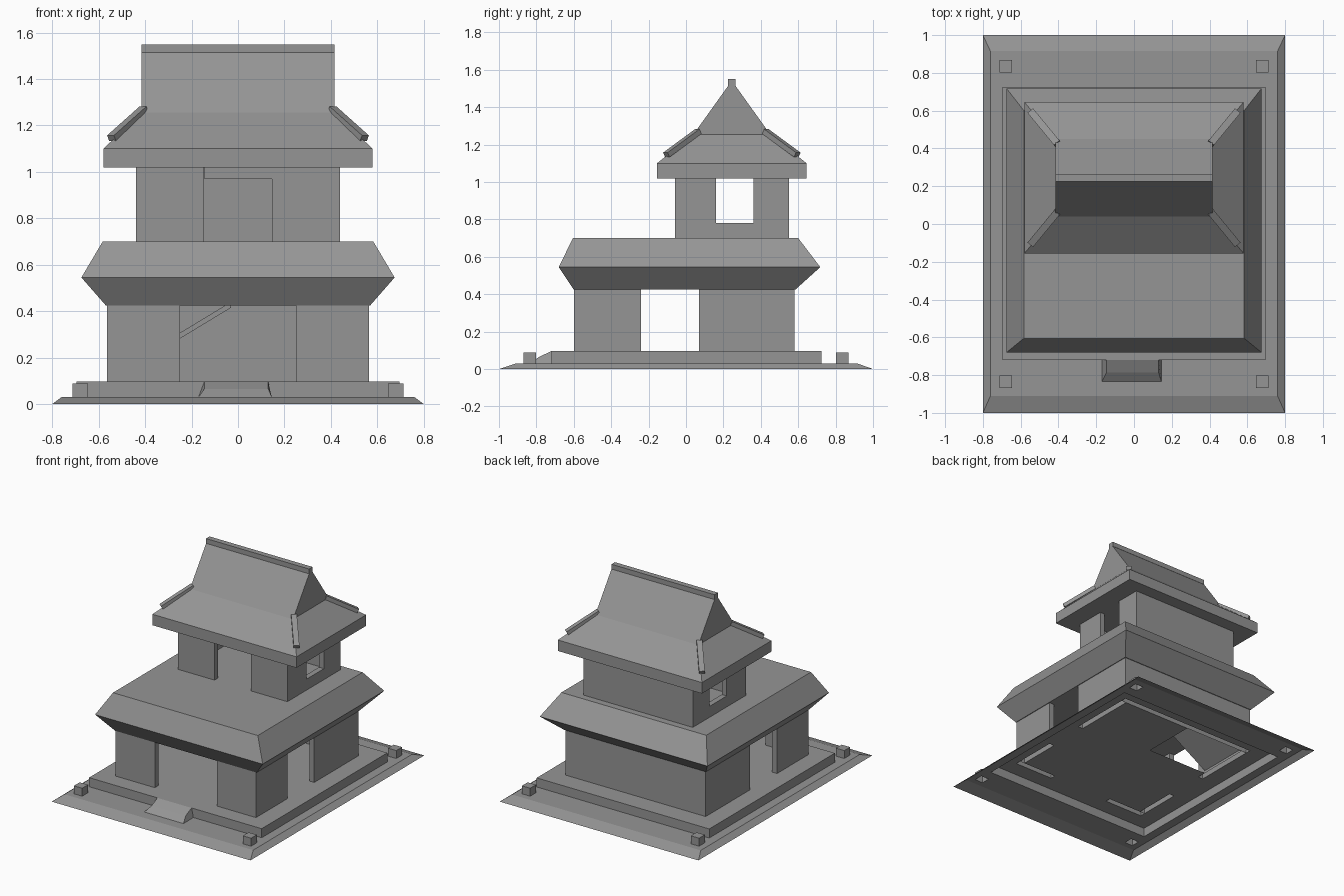
import bpy, bmesh
from mathutils import Vector

cube = bpy.data.objects.get("Cube")
if cube:
    bpy.data.objects.remove(cube, do_unlink=True)

GREY = (0.3, 0.3, 0.3, 1)
mat = bpy.data.materials.new("plain grey")
mat.use_nodes = True
mat.diffuse_color = GREY
mat.node_tree.nodes["Principled BSDF"].inputs["Base Color"].default_value = GREY


def finish(name, bm, recalc=True):
    if recalc:
        bmesh.ops.recalc_face_normals(bm, faces=bm.faces)
    mesh = bpy.data.meshes.new(name)
    bm.to_mesh(mesh)
    bm.free()
    mesh.materials.append(mat)
    obj = bpy.data.objects.new(name, mesh)
    bpy.context.collection.objects.link(obj)
    return obj


def loft(name, rings, bottom=True, top=True):
    """Stack rectangles (x0, x1, y0, y1, z) into one body."""
    bm = bmesh.new()
    loops = []
    for x0, x1, y0, y1, z in rings:
        loops.append([bm.verts.new((x, y, z)) for x, y in
                      ((x0, y0), (x1, y0), (x1, y1), (x0, y1))])
    for a, b in zip(loops, loops[1:]):
        for i in range(4):
            j = (i + 1) % 4
            bm.faces.new((a[i], a[j], b[j], b[i]))
    if bottom:
        bm.faces.new(loops[0][::-1])
    if top:
        bm.faces.new(loops[-1])
    return finish(name, bm, bottom and top)


def box(name, x0, x1, y0, y1, z0, z1, **caps):
    return loft(name, [(x0, x1, y0, y1, z0), (x0, x1, y0, y1, z1)], **caps)


def plate(name, rect, z, holes):
    """Flat sheet with rectangular holes."""
    xs = sorted({rect[0], rect[1], *(v for h in holes for v in h[:2])})
    ys = sorted({rect[2], rect[3], *(v for h in holes for v in h[2:])})
    bm = bmesh.new()
    grid = [[bm.verts.new((x, y, z)) for y in ys] for x in xs]
    for i in range(len(xs) - 1):
        for j in range(len(ys) - 1):
            cx, cy = (xs[i] + xs[i + 1]) / 2, (ys[j] + ys[j + 1]) / 2
            if not any(h[0] < cx < h[1] and h[2] < cy < h[3] for h in holes):
                bm.faces.new((grid[i][j], grid[i + 1][j], grid[i + 1][j + 1], grid[i][j + 1]))
    bmesh.ops.dissolve_limit(bm, angle_limit=0.01, verts=bm.verts, edges=bm.edges)
    return finish(name, bm, False)


def hexa(name, corners):
    """Six-sided block from four lower and four upper corners."""
    bm = bmesh.new()
    v = [bm.verts.new(c) for c in corners]
    bm.faces.new(v[3::-1])
    bm.faces.new(v[4:])
    for i in range(4):
        j = (i + 1) % 4
        bm.faces.new((v[i], v[j], v[j + 4], v[i + 4]))
    return finish(name, bm)


SIDES = (("left", 1), ("right", -1))
GROUND, FLOOR, EAVE, UPPER, TOP = 0.03, 0.096, 0.43, 0.70, 1.02
T = 0.04  # wall thickness

# Ground slab, open underneath, with corner posts
platform = (-0.695, 0.695, -0.72, 0.725)
posts = [(s * 0.68 - 0.033, s * 0.68 + 0.033, y - 0.033, y + 0.033)
         for s in (-1, 1) for y in (-0.835, 0.835)]
loft("ground_edge", [(-0.8, 0.8, -1, 1, 0), (-0.76, 0.76, -0.91, 0.915, GROUND)],
     bottom=False, top=False)
plate("ground_top", (-0.76, 0.76, -0.91, 0.915), GROUND, [platform] + posts)
for p in posts:
    box("corner_post", *p, GROUND, 0.088, bottom=False)

# Lower storey walls, standing in slots of the platform
X, Y0, Y1 = 0.565, -0.6, 0.58
walls = [(-X, X, Y1 - T, Y1)]
for _, s in SIDES:
    walls.append((*sorted((s * 0.25, s * X)), Y0, Y0 + T))
    side = sorted((s * X, s * (X - T)))
    walls.append((*side, Y0 + T, -0.24))
    walls.append((*side, 0.07, Y1 - T))
for w in walls:
    box("lower_wall", *w, FLOOR, EAVE, bottom=False, top=False)

# Platform with stair well
box("platform_edge", *platform, GROUND, FLOOR, bottom=False, top=False)
plate("platform_floor", platform, FLOOR, walls + [(T - X, -0.03, 0.14, Y1 - T)])
sy0, sy1, sx0, sx1 = 0.14, Y1 - T, T - X, -0.03
hexa("inner_stair", [(x, y, z - d) for d in (0.025, 0) for x, y, z in
                     ((sx0, sy0, 0.14), (sx1, sy0, 0.44), (sx1, sy1, 0.44), (sx0, sy1, 0.14))])

# Entrance ramp
hexa("entrance_ramp", [
    (-0.17, -0.835, GROUND), (0.145, -0.835, GROUND),
    (0.145, -0.72, GROUND), (-0.17, -0.72, GROUND),
    (-0.145, -0.785, 0.065), (0.13, -0.785, 0.065),
    (0.13, -0.72, FLOOR), (-0.145, -0.72, FLOOR)])

# Lower roof with flat terrace
loft("lower_roof", [(-0.57, 0.57, -0.6, 0.585, EAVE - 0.005),
                    (-0.675, 0.675, -0.68, 0.718, 0.545),
                    (-0.583, 0.583, -0.605, 0.6, UPPER)])

# Upper storey walls with front door and side windows
U, V0, V1 = 0.44, -0.06, 0.55
box("upper_back_wall", -U, U, V1 - T, V1, UPPER, TOP)
box("upper_door_lintel", -0.145, 0.15, V0, V0 + T, 0.97, TOP)
for name, s in SIDES:
    box("upper_front_wall_" + name, *sorted((s * 0.147, s * U)), V0, V0 + T, UPPER, TOP)
    side = sorted((s * U, s * (U - T)))
    box("upper_side_wall_front_" + name, *side, V0 + T, 0.16, UPPER, TOP)
    box("upper_side_wall_back_" + name, *side, 0.36, V1 - T, UPPER, TOP)
    box("window_sill_" + name, *side, 0.16, 0.36, UPPER, 0.78)

# Upper roof: fascia, hipped skirt, then steep gable
R, YR = 0.415, 0.245
eave = (-0.58, 0.58, -0.155, 0.645)
loft("upper_roof", [(*eave, TOP), (*eave, 1.10),
                    (-R, R, 0.04, 0.45, 1.255),
                    (-R, R, YR - 0.012, YR + 0.012, 1.525)])
box("ridge_cap", -R, R, YR - 0.02, YR + 0.02, 1.515, 1.55)

# Bars along the four hips
for name, s in SIDES:
    for end, d in (("front", -1), ("back", 1)):
        a = Vector((s * 0.405, YR + d * 0.18, 1.27))
        b = Vector((s * 0.545, YR + d * 0.35, 1.145))
        along = (b - a).normalized()
        across = along.cross(Vector((0, 0, 1))).normalized() * 0.019
        up = across.cross(along).normalized() * 0.014
        if up.z < 0:
            up = -up
        hexa(f"hip_bar_{end}_{name}", [p + k * across + m * up for p in (a, b)
                                       for k, m in ((-1, -1), (1, -1), (1, 1), (-1, 1))])
